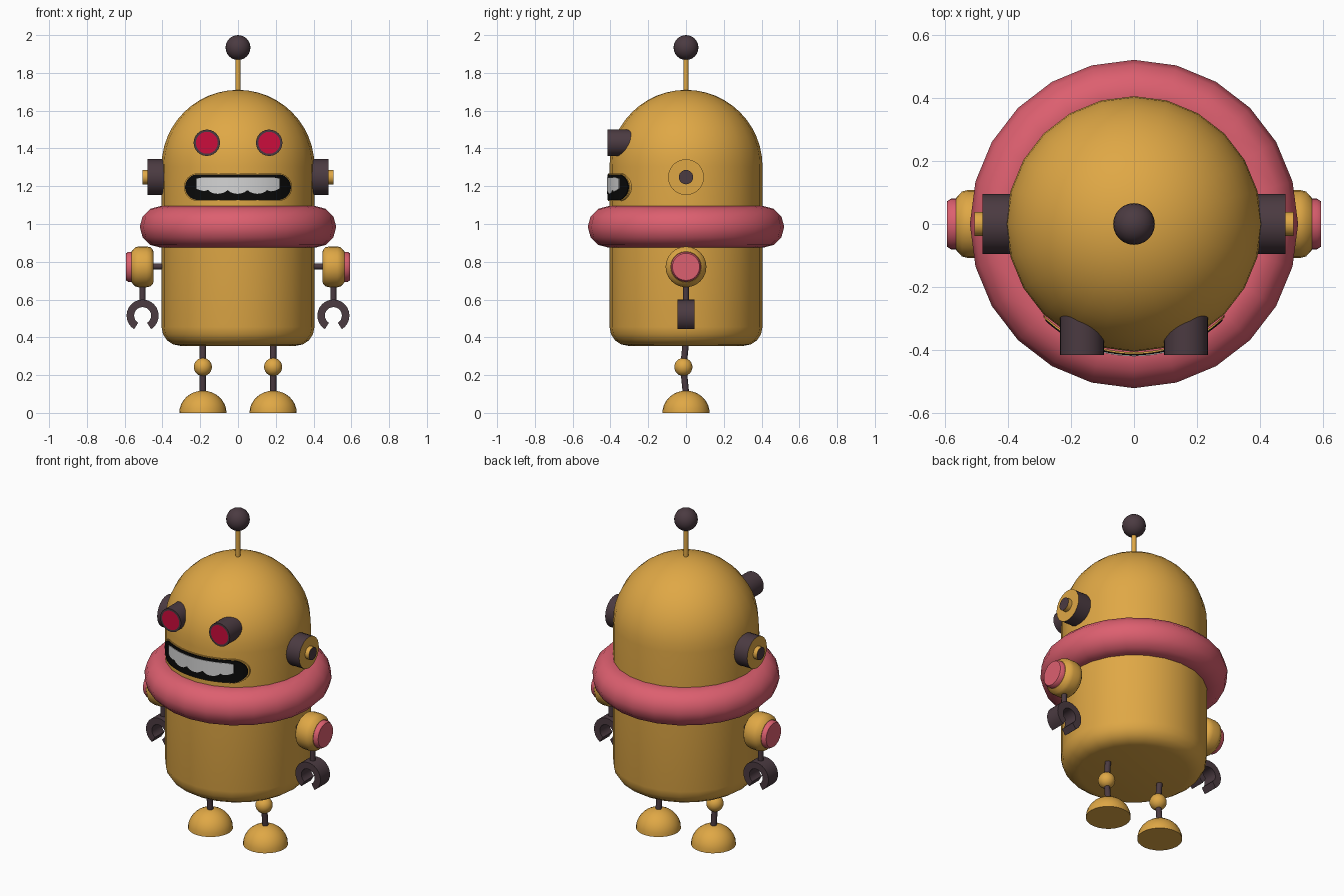
import bpy, bmesh, math
from mathutils import Vector

if "Cube" in bpy.data.objects:
    bpy.data.objects.remove(bpy.data.objects["Cube"])


def material(name, rgb):
    m = bpy.data.materials.new(name)
    m.diffuse_color = (*rgb, 1)
    m.use_nodes = True
    m.node_tree.nodes["Principled BSDF"].inputs["Base Color"].default_value = m.diffuse_color
    return m


YELLOW = material("mustard yellow", (0.74, 0.39, 0.06))
PINK = material("rose pink", (0.72, 0.115, 0.16))
DARK = material("dark plum", (0.07, 0.043, 0.053))
RED = material("red", (0.60, 0.004, 0.045))
BLACK = material("black", (0.003, 0.003, 0.003))
WHITE = material("white", (0.66, 0.66, 0.66))


def finish(bm, name, mats, angle=38):
    """Weld, smooth by angle and turn a bmesh into an object."""
    bmesh.ops.remove_doubles(bm, verts=bm.verts, dist=1e-5)
    bmesh.ops.recalc_face_normals(bm, faces=bm.faces)
    for f in bm.faces:
        f.smooth = True
    for e in bm.edges:
        e.smooth = e.calc_face_angle(0) < math.radians(angle)
    me = bpy.data.meshes.new(name)
    bm.to_mesh(me)
    bm.free()
    for m in mats:
        me.materials.append(m)
    ob = bpy.data.objects.new(name, me)
    bpy.context.collection.objects.link(ob)
    return ob


def lathe(name, profile, mats, at=(0, 0, 0), axis=(0, 0, 1), segs=24, bands=None):
    """Revolve (radius, height) points about an axis; bands = material per band."""
    bm = bmesh.new()
    q = Vector(axis).to_track_quat('Z', 'Y')
    rings = []
    for r, h in profile:
        rings.append([bm.verts.new(Vector(at) + q @ Vector((
            r * math.cos(2 * math.pi * k / segs), r * math.sin(2 * math.pi * k / segs), h)))
            for k in range(segs)])
    for i in range(len(rings) - 1):
        for k in range(segs):
            n = (k + 1) % segs
            a, b = rings[i], rings[i + 1]
            if profile[i][0] == 0:
                f = bm.faces.new((a[k], b[n], b[k]))
            elif profile[i + 1][0] == 0:
                f = bm.faces.new((a[k], a[n], b[k]))
            else:
                f = bm.faces.new((a[k], a[n], b[n], b[k]))
            f.material_index = bands[i] if bands else 0
    return finish(bm, name, mats)


def arc(r, a0, a1, n, cr=0.0, ch=0.0):
    pts = []
    for i in range(n + 1):
        a = math.radians(a0 + (a1 - a0) * i / n)
        pts.append((cr + r * math.cos(a), ch + r * math.sin(a)))
    return [(0 if abs(p[0]) < 1e-6 else p[0], p[1]) for p in pts]


def ball(name, r, at, mat):
    return lathe(name, arc(r, -90, 90, 12), [mat], at)


def rod(name, a, b, r, mat):
    a, b = Vector(a), Vector(b)
    L = (b - a).length
    return lathe(name, [(0, 0), (r, 0), (r, L), (0, L)], [mat], a, b - a, 12)


def face_plate(name, half, top, bottom, radius, mat, n=64):
    """Thin plate wrapped on the front of the body between two height curves."""
    bm = bmesh.new()
    cols = []
    for i in range(n + 1):
        x = -half * math.cos(math.pi * i / n)
        quad = []
        for R in (radius, radius - 0.006):
            y = -math.sqrt(R * R - x * x)
            quad += [bm.verts.new((x, y, bottom(x))), bm.verts.new((x, y, top(x)))]
        cols.append((quad[0], quad[1], quad[3], quad[2]))
    for a, b in zip(cols, cols[1:]):
        for j in range(4):
            k = (j + 1) % 4
            bm.faces.new((a[j], b[j], b[k], a[k]))
    bm.faces.new(cols[0])
    bm.faces.new(cols[-1])
    return finish(bm, name, [mat])


# Body: rounded base, straight wall and hemispherical head
lathe("body", [(0, 0.355)] + arc(0.10, -90, 0, 4, 0.305, 0.455)
      + arc(0.405, 0, 90, 12, 0, 1.305), [YELLOW])

# Float ring round the waist
lathe("waist_ring", arc(0.11, 0, 360, 12, 0.41, 0.985), [PINK])

# Antenna
rod("antenna_rod", (0, 0, 1.69), (0, 0, 1.9), 0.013, YELLOW)
ball("antenna_ball", 0.066, (0, 0, 1.934), DARK)


# Mouth: rim, dark opening and scalloped teeth
def stadium(half, r):
    def h(x):
        d = max(0, abs(x) - (half - r))
        return max(0.001, math.sqrt(max(0, r * r - d * d)))
    return h


for name, half, r, R, mat in (("mouth_rim", 0.286, 0.073, 0.412, YELLOW),
                              ("mouth", 0.28, 0.068, 0.416, BLACK)):
    h = stadium(half, r)
    face_plate(name, half, lambda x: 1.195 + h(x), lambda x: 1.195 - h(x), R, mat)


def teeth_bottom(x):
    scallop = 0.026 * abs(math.sin(math.pi * (x + 0.16) / 0.105)) ** 0.5
    lift = 0.45 * max(0, abs(x) - 0.16)
    return 1.186 - scallop + lift


def teeth_top(x):
    return 1.246 - 0.2 * max(0, abs(x) - 0.19)


face_plate("teeth", 0.22, teeth_top, teeth_bottom, 0.419, WHITE, 90)


def claw(name, cx, cz):
    """Open ring gripper with its gap facing down."""
    bm = bmesh.new()
    cols, n = [], 20
    for i in range(n + 1):
        a = math.radians(-90 + 32 + (360 - 64) * i / n)
        cols.append([bm.verts.new((cx + r * math.cos(a), y, cz + r * math.sin(a)))
                     for r, y in ((0.085, -0.046), (0.085, 0.046), (0.045, 0.046), (0.045, -0.046))])
    for a, b in zip(cols, cols[1:]):
        for j in range(4):
            k = (j + 1) % 4
            bm.faces.new((a[j], b[j], b[k], a[k]))
    bm.faces.new(cols[0])
    bm.faces.new(cols[-1])
    finish(bm, name, [DARK])


for side, s in (("left", -1), ("right", 1)):
    out = (s, 0, 0)
    # Eye: dark tube with red lens face
    lathe(side + "_eye", [(0, 0), (0.07, 0), (0.07, 0.135), (0.058, 0.135), (0, 0.135)],
          [DARK, RED], (s * 0.165, -0.28, 1.43), (0, -1, 0), bands=[0, 0, 0, 1])
    # Ear: dark drum with yellow face, yellow knob with dark face
    lathe(side + "_ear", [(0, 0.36), (0.095, 0.36), (0.095, 0.48), (0.038, 0.48),
                          (0.038, 0.506), (0, 0.506)],
          [DARK, YELLOW], (0, 0, 1.248), out, bands=[0, 0, 1, 1, 0])
    # Arm: rod, rounded shoulder, pink cap, forearm and claw
    rod(side + "_arm_rod", (s * 0.38, 0, 0.775), (s * 0.47, 0, 0.775), 0.016, DARK)
    lathe(side + "_shoulder", [(0, 0.447), (0.08, 0.447)] + arc(0.03, -60, 60, 4, 0.078, 0.505 - 0.026)[:2]
          + [(0.108, 0.485), (0.108, 0.525), (0.103, 0.545), (0.082, 0.564), (0, 0.564)],
          [YELLOW], (0, 0, 0.773), out)
    lathe(side + "_shoulder_cap", [(0, 0.55), (0.08, 0.55), (0.08, 0.58), (0.072, 0.592), (0, 0.592)],
          [PINK], (0, 0, 0.773), out)
    rod(side + "_forearm", (s * 0.505, 0, 0.69), (s * 0.505, 0, 0.575), 0.016, DARK)
    claw(side + "_claw", s * 0.505, 0.515)
    # Leg: bent rods, knee ball and domed foot
    x, knee = s * 0.186, (s * 0.186, -0.014, 0.243)
    rod(side + "_upper_leg", (x, 0.0, 0.38), knee, 0.017, DARK)
    rod(side + "_lower_leg", knee, (x, 0.0, 0.1), 0.017, DARK)
    ball(side + "_knee", 0.048, knee, YELLOW)
    lathe(side + "_foot", [(0, 0)] + [(r, h * 0.94) for r, h in arc(0.125, 0, 90, 8)],
          [YELLOW], (x, 0, 0))
